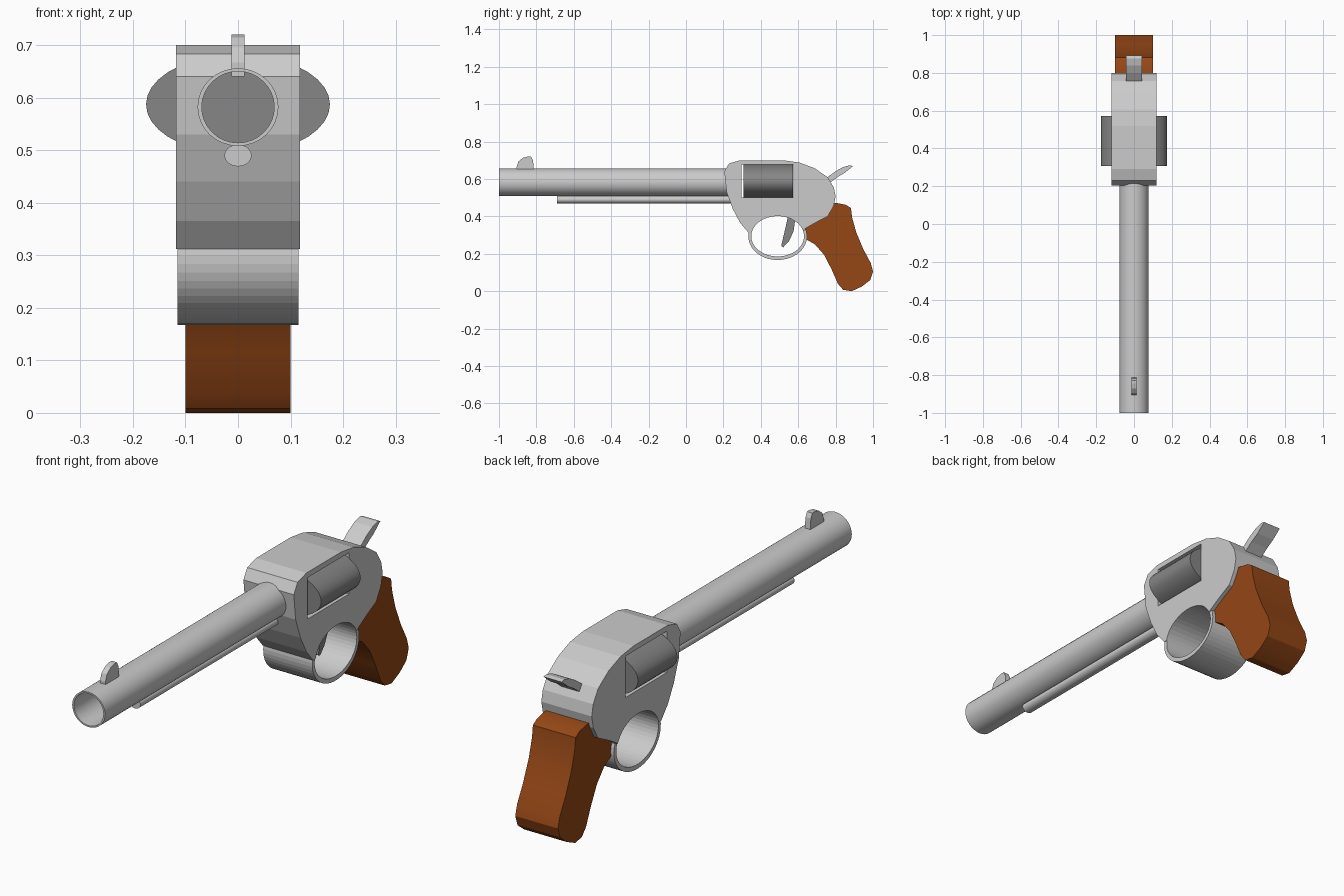
import bpy, bmesh
from math import cos, sin, pi, radians
from mathutils import Vector

if "Cube" in bpy.data.objects:
    bpy.data.objects.remove(bpy.data.objects["Cube"])


def material(name, rgb):
    m = bpy.data.materials.new(name)
    m.diffuse_color = (*rgb, 1)
    m.use_nodes = True
    m.node_tree.nodes["Principled BSDF"].inputs["Base Color"].default_value = m.diffuse_color
    return m


BROWN = material("brown_wood", (0.30, 0.063, 0.008))
DARK = material("dark_steel", (0.24, 0.24, 0.24))


def finish(name, bm, mat=None, smooth=None):
    bmesh.ops.recalc_face_normals(bm, faces=bm.faces)
    me = bpy.data.meshes.new(name)
    bm.to_mesh(me)
    bm.free()
    ob = bpy.data.objects.new(name, me)
    bpy.context.collection.objects.link(ob)
    if mat:
        me.materials.append(mat)
    bpy.ops.object.select_all(action='DESELECT')
    ob.select_set(True)
    bpy.context.view_layer.objects.active = ob
    if smooth:
        bpy.ops.object.shade_smooth_by_angle(angle=radians(smooth))
    return ob


def prism(name, pts, half, mat=None, smooth=None):
    """Extrude a (y, z) profile across x from -half to half."""
    bm = bmesh.new()
    f = bm.faces.new([bm.verts.new((-half, y, z)) for y, z in pts])
    g = bmesh.ops.extrude_face_region(bm, geom=[f])
    bmesh.ops.translate(bm, vec=(2 * half, 0, 0),
                        verts=[v for v in g['geom'] if isinstance(v, bmesh.types.BMVert)])
    return finish(name, bm, mat, smooth)


def rod(name, y0, y1, zc, rx, rz, mat=None, inner=None, n=32):
    """Elliptical rod along y; a tube when inner radii are given."""
    bm = bmesh.new()

    def ring(y, a, b):
        return [bm.verts.new((a * cos(2 * pi * i / n), y, zc + b * sin(2 * pi * i / n)))
                for i in range(n)]
    loops = [ring(y0, rx, rz), ring(y1, rx, rz)]
    if inner:
        loops += [ring(y1, *inner), ring(y0, *inner)]
        loops.append(loops[0])
    else:
        for r in loops:
            bm.faces.new(r)
    for a, b in zip(loops, loops[1:]):
        for i in range(n):
            j = (i + 1) % n
            bm.faces.new((a[i], a[j], b[j], b[i]))
    return finish(name, bm, mat, 30)


def cut(target, cutter):
    cutter.hide_render = True
    mod = target.modifiers.new("cut", 'BOOLEAN')
    mod.operation = 'DIFFERENCE'
    mod.solver = 'EXACT'
    mod.object = cutter
    bpy.context.view_layer.objects.active = target
    bpy.ops.object.modifier_apply(modifier=mod.name)
    bpy.data.objects.remove(cutter, do_unlink=True)


def arc(ry, rz, a0, a1, n):
    return [(0.49 + ry * cos(radians(a0 + (a1 - a0) * i / n)),
             0.294 + rz * sin(radians(a0 + (a1 - a0) * i / n))) for i in range(n + 1)]


# Frame: side profile with an arched notch above the trigger
frame_pts = [(0.335, 0.312), (0.29, 0.365), (0.25, 0.44), (0.217, 0.53), (0.205, 0.64),
             (0.23, 0.683), (0.29, 0.70), (0.52, 0.70), (0.607, 0.688), (0.687, 0.658),
             (0.757, 0.61), (0.79, 0.556), (0.80, 0.508), (0.789, 0.455), (0.757, 0.40),
             (0.687, 0.364), (0.641, 0.337)] + arc(0.141, 0.108, 17, 170, 18)
frame = prism("frame", frame_pts, 0.118)

# Cylinder window and bore opening
cut(frame, prism("window_cutter", [(0.297, 0.502), (0.575, 0.502),
                                   (0.575, 0.677), (0.297, 0.677)], 0.3))
cut(frame, rod("bore_cutter", 0.15, 0.35, 0.582, 0.073, 0.071))

# Barrel, rod under the barrel, and cylinder
rod("barrel", -1.0, 0.295, 0.582, 0.077, 0.074, inner=(0.069, 0.068))
rod("ejector_rod", -0.69, 0.24, 0.49, 0.026, 0.021, n=20)
rod("cylinder", 0.307, 0.571, 0.587, 0.175, 0.095, DARK, n=36)

# Front sight
prism("front_sight", [(-0.905, 0.64), (-0.905, 0.667), (-0.895, 0.695), (-0.87, 0.714),
                      (-0.845, 0.72), (-0.828, 0.72), (-0.818, 0.70), (-0.812, 0.64)], 0.0125)

# Trigger guard and trigger
prism("trigger_guard", arc(0.157, 0.127, 170, 377, 28) + arc(0.141, 0.108, 377, 170, 28),
      0.115)
prism("trigger", [(0.55, 0.42), (0.585, 0.42), (0.582, 0.37), (0.575, 0.32), (0.55, 0.267),
                  (0.52, 0.235), (0.509, 0.242), (0.527, 0.32)], 0.02, DARK)

# Hammer
prism("hammer", [(0.73, 0.58), (0.757, 0.61), (0.80, 0.642), (0.84, 0.664), (0.875, 0.673),
                 (0.893, 0.669), (0.85, 0.634), (0.81, 0.61), (0.77, 0.58), (0.74, 0.55)], 0.042)

# Grip
prism("grip", [(0.66, 0.40), (0.76, 0.475), (0.81, 0.471), (0.855, 0.462), (0.882, 0.445),
               (0.888, 0.395), (0.91, 0.315), (0.948, 0.225), (0.988, 0.15), (1.0, 0.105),
               (0.985, 0.06), (0.94, 0.025), (0.885, 0.0), (0.84, 0.008), (0.812, 0.04),
               (0.778, 0.118), (0.738, 0.195), (0.69, 0.25), (0.643, 0.277), (0.635, 0.345)],
      0.10, BROWN, 25)
